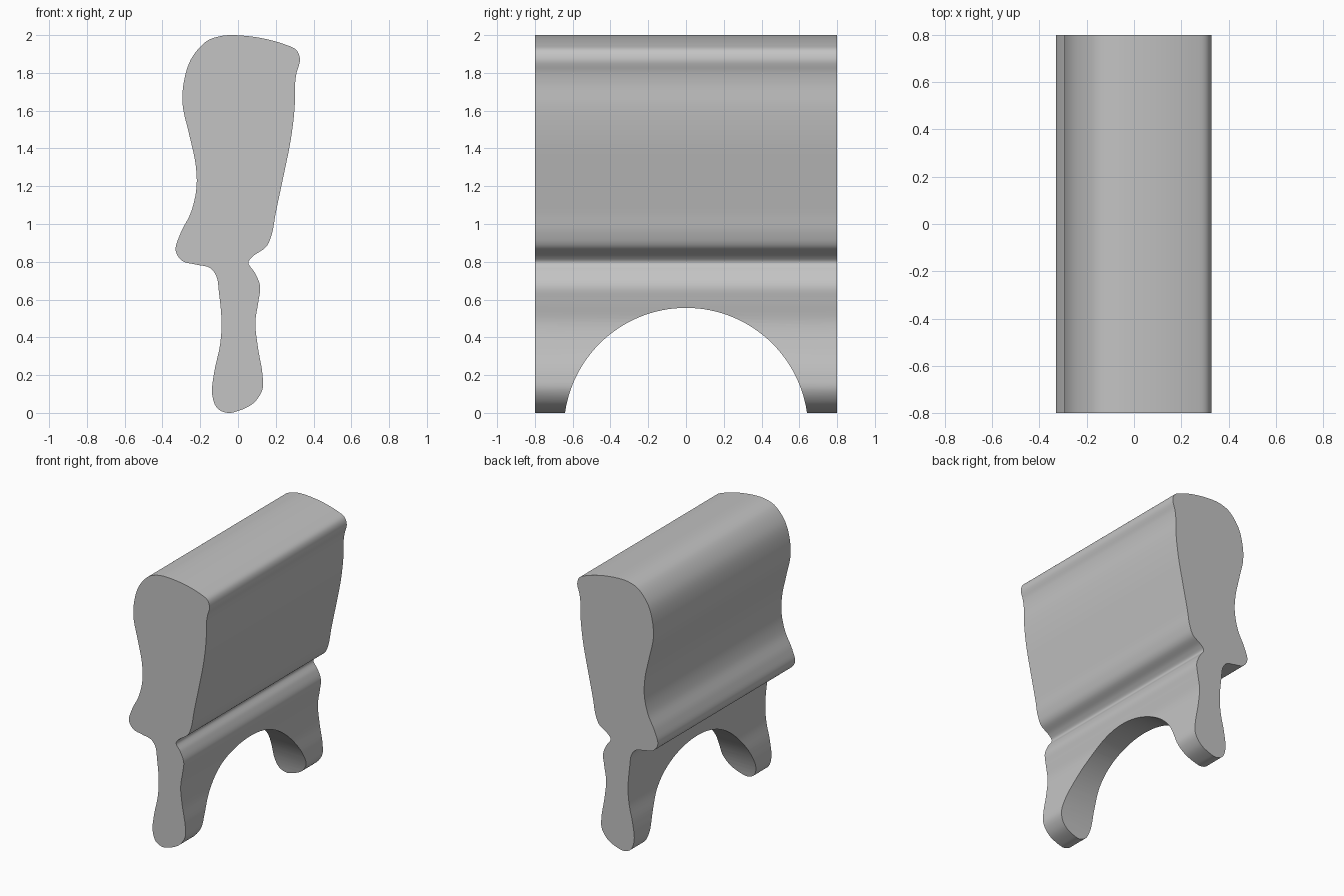
import bpy
import bmesh
import math
from mathutils import Vector

HALF_DEPTH = 0.8
STEPS = 6

default_cube = bpy.data.objects.get("Cube")
if default_cube:
    bpy.data.objects.remove(default_cube, do_unlink=True)

# Cross-section control points (x, z), clockwise from the crown
OUTLINE = [
    (-.03, 2), (.12, 1.985), (.25, 1.95), (.31, 1.92), (.328, 1.87), (.31, 1.8),
    (.302, 1.74), (.3, 1.62), (.28, 1.45), (.24, 1.25), (.2, 1.06), (.18, .95),
    (.15, .88), (.08, .83), (.055, .795), (.09, .74), (.117, .67), (.108, .59),
    (.092, .48), (.105, .35), (.13, .2), (.128, .12), (.08, .05), (0, .01),
    (-.055, 0), (-.11, .025), (-.137, .1), (-.125, .22), (-.095, .36),
    (-.087, .48), (-.1, .63), (-.115, .725), (-.15, .768), (-.22, .785),
    (-.295, .805), (-.33, .86), (-.305, .95), (-.25, 1.06), (-.22, 1.19),
    (-.225, 1.32), (-.26, 1.48), (-.293, 1.63), (-.287, 1.75), (-.25, 1.87),
    (-.17, 1.965), (-.1, 1.993),
]


def smooth_loop(points, steps):
    """Closed centripetal spline through the control points."""
    pts = [Vector(p) for p in points]
    count = len(pts)
    result = []
    for i in range(count):
        a, b, c, d = (pts[(i + k) % count] for k in (-1, 0, 1, 2))
        ta = math.sqrt((b - a).length)
        tb = ta + math.sqrt((c - b).length)
        td = tb + math.sqrt((d - c).length)
        for s in range(steps):
            t = ta + (tb - ta) * s / steps
            ab = a.lerp(b, t / ta)
            bc = b.lerp(c, (t - ta) / (tb - ta))
            cd = c.lerp(d, (t - tb) / (td - tb))
            abc = ab.lerp(bc, t / tb)
            bcd = bc.lerp(cd, (t - ta) / (td - ta))
            result.append(abc.lerp(bcd, (t - ta) / (tb - ta)))
    return result


def make_material(name, value):
    material = bpy.data.materials.new(name)
    material.use_nodes = True
    colour = (value, value, value, 1)
    material.diffuse_color = colour
    shader = next(n for n in material.node_tree.nodes if n.type == "BSDF_PRINCIPLED")
    shader.inputs["Base Color"].default_value = colour
    return material


def extrude_loop(name, corners, direction, material):
    """Solid made by extruding one closed loop of corners."""
    bm = bmesh.new()
    base = bm.faces.new([bm.verts.new(c) for c in corners])
    extruded = bmesh.ops.extrude_face_region(bm, geom=[base])
    moved = [g for g in extruded["geom"] if isinstance(g, bmesh.types.BMVert)]
    bmesh.ops.translate(bm, verts=moved, vec=direction)
    # Extrusion may leave the starting cap in place; make normals consistent
    bmesh.ops.recalc_face_normals(bm, faces=bm.faces)
    mesh = bpy.data.meshes.new(name)
    bm.to_mesh(mesh)
    bm.free()
    mesh.materials.append(material)
    obj = bpy.data.objects.new(name, mesh)
    bpy.context.collection.objects.link(obj)
    return obj


grey = make_material("plain grey", 0.55)

# Main body: the contoured section swept from front to back
section = [(p.x, -HALF_DEPTH, p.y) for p in smooth_loop(OUTLINE, STEPS)]
body = extrude_loop("contoured_body", section, (0, 2 * HALF_DEPTH, 0), grey)

# Round arch between the two feet
arch = []
for i in range(128):
    angle = math.tau * i / 128
    arch.append((-1, 0.647 * math.cos(angle), 0.647 * math.sin(angle) - 0.091))
cutter = extrude_loop("arch_cutter", arch, (2, 0, 0), grey)
cutter.hide_render = True

cut = body.modifiers.new("arch", "BOOLEAN")
cut.operation = "DIFFERENCE"
cut.solver = "EXACT"
cut.object = cutter

bpy.ops.object.select_all(action="DESELECT")
body.select_set(True)
bpy.context.view_layer.objects.active = body
bpy.ops.object.modifier_apply(modifier=cut.name)
bpy.data.objects.remove(cutter, do_unlink=True)

# Smooth sweep with crisp end caps and arch edge
bpy.ops.object.shade_smooth_by_angle(angle=math.radians(35))
